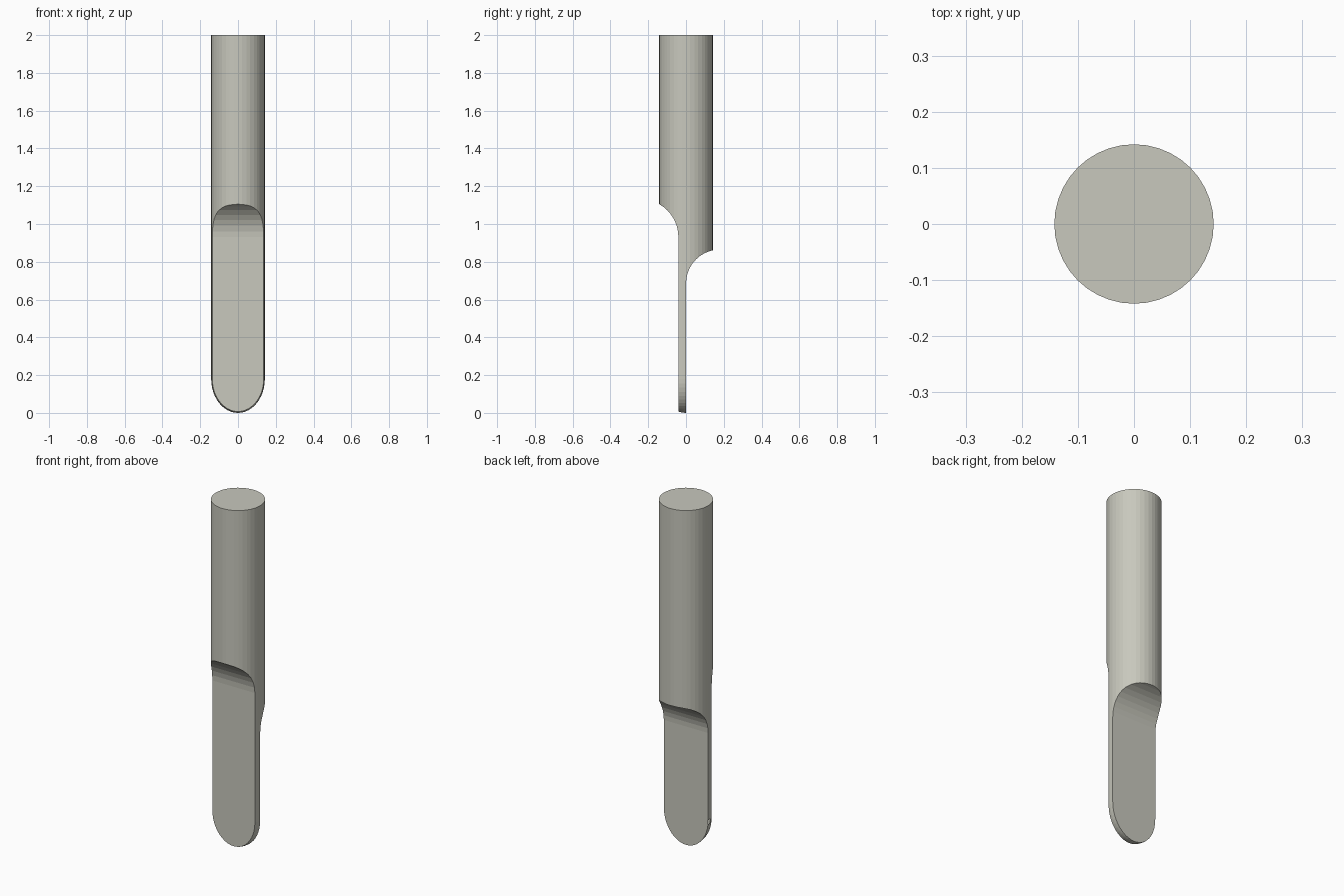
import bpy, bmesh, math

if "Cube" in bpy.data.objects:
    bpy.data.objects.remove(bpy.data.objects["Cube"])

R, SIDES = 0.142, 40
FRONT_Y, BACK_Y = -0.04, 0.0      # faces of the flat blade

metal = bpy.data.materials.new("warm grey metal")
metal.diffuse_color = (0.58, 0.58, 0.51, 1)
metal.use_nodes = True
metal.node_tree.nodes["Principled BSDF"].inputs["Base Color"].default_value = metal.diffuse_color


def make_object(name, bm):
    bmesh.ops.recalc_face_normals(bm, faces=bm.faces)
    mesh = bpy.data.meshes.new(name)
    bm.to_mesh(mesh)
    bm.free()
    mesh.materials.append(metal)
    obj = bpy.data.objects.new(name, mesh)
    bpy.context.collection.objects.link(obj)
    return obj


def make_cutter(name, points):
    """Prism across x from a side profile of (y, z) points."""
    bm = bmesh.new()
    face = bm.faces.new([bm.verts.new((-0.5, y, z)) for y, z in points])
    ext = bmesh.ops.extrude_face_region(bm, geom=[face])
    moved = [v for v in ext["geom"] if isinstance(v, bmesh.types.BMVert)]
    bmesh.ops.translate(bm, verts=moved, vec=(1, 0, 0))
    obj = make_object(name, bm)
    obj.hide_render = True
    obj.hide_set(True)
    return obj


def scoop(flat_y, side, radius, z0, steps=10):
    """Flat blade face that curves outward into the shaft."""
    arc = [(flat_y + side * radius * (1 - math.cos(a)), z0 + radius * math.sin(a))
           for a in (i * math.pi / 2 / steps for i in range(steps + 1))]
    return [(flat_y, -0.2)] + arc + [(side * 0.5, arc[-1][1]), (side * 0.5, -0.2)]


# Round shaft with a domed lower end
DOME, RINGS = 0.18, 12
profile = [(R * math.sin(a), DOME * (1 - math.cos(a)))
           for a in (i * math.pi / 2 / RINGS for i in range(1, RINGS + 1))] + [(R, 2.0)]
bm = bmesh.new()
rings = [[bm.verts.new((r * math.cos(t), r * math.sin(t), z))
          for t in (2 * math.pi * k / SIDES for k in range(SIDES))] for r, z in profile]
tip = bm.verts.new((0, 0, 0))
for k in range(SIDES):
    n = (k + 1) % SIDES
    bm.faces.new((tip, rings[0][n], rings[0][k]))
    for low, high in zip(rings, rings[1:]):
        bm.faces.new((low[k], low[n], high[n], high[k]))
bm.faces.new(rings[-1])
shaft = make_object("shaft_with_blade", bm)

# Scooped cuts that leave the thin blade
cutters = [make_cutter("front_cutter", scoop(FRONT_Y, -1, 0.202, 0.93)),
           make_cutter("back_cutter", scoop(BACK_Y, 1, 0.18, 0.685))]
for c in cutters:
    mod = shaft.modifiers.new(c.name, "BOOLEAN")
    mod.operation = "DIFFERENCE"
    mod.solver = "EXACT"
    mod.object = c
